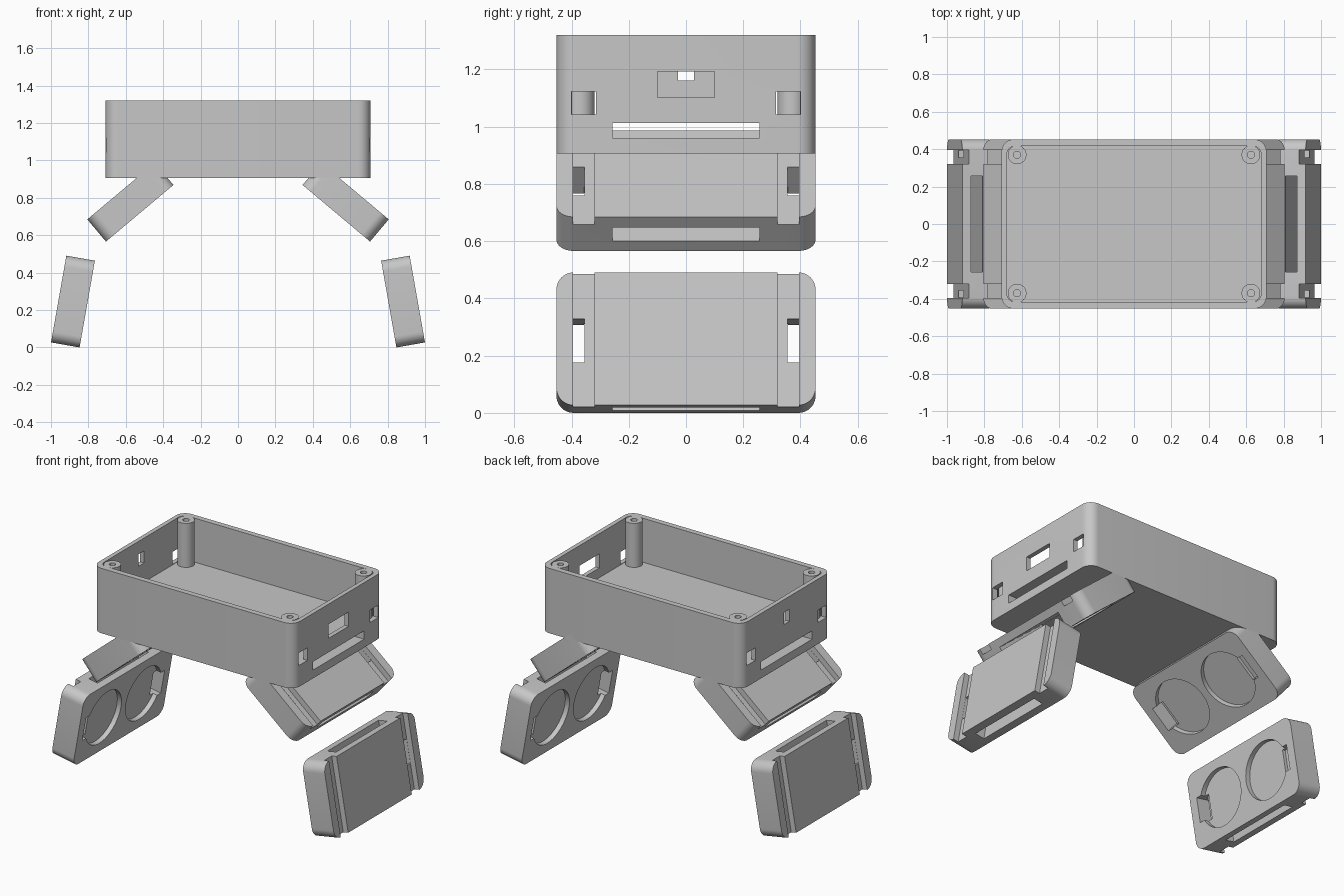
import bpy, bmesh, math
from mathutils import Matrix, Vector

cube = bpy.data.objects.get("Cube")
if cube:
    bpy.data.objects.remove(cube, do_unlink=True)

grey = bpy.data.materials.new("plain grey")
grey.use_nodes = True
colour = (0.57, 0.57, 0.57, 1)
grey.diffuse_color = colour
grey.node_tree.nodes["Principled BSDF"].inputs["Base Color"].default_value = colour


def add_object(name, bm):
    bmesh.ops.recalc_face_normals(bm, faces=bm.faces)
    mesh = bpy.data.meshes.new(name)
    bm.to_mesh(mesh)
    bm.free()
    mesh.materials.append(grey)
    obj = bpy.data.objects.new(name, mesh)
    bpy.context.collection.objects.link(obj)
    return obj


def rounded_slab(name, width, depth, radius, low, high, facing_x=False):
    """Rounded rectangle centred on the origin, extruded along z or along x."""
    bm = bmesh.new()
    verts = []
    for quarter, (sx, sy) in enumerate([(1, 1), (-1, 1), (-1, -1), (1, -1)]):
        for step in range(11):
            a = math.pi / 2 * (quarter + step / 10)
            p = (sx * (width / 2 - radius) + radius * math.cos(a),
                 sy * (depth / 2 - radius) + radius * math.sin(a))
            verts.append(bm.verts.new((low, *p) if facing_x else (*p, low)))
    face = bm.faces.new(verts)
    grown = bmesh.ops.extrude_face_region(bm, geom=[face])["geom"]
    shift = Vector((high - low, 0, 0)) if facing_x else Vector((0, 0, high - low))
    bmesh.ops.translate(bm, verts=[g for g in grown if isinstance(g, bmesh.types.BMVert)], vec=shift)
    return add_object(name, bm)


def block(x, y, z):
    """Box given by its (low, high) range on each axis."""
    bm = bmesh.new()
    size = [b - a for a, b in (x, y, z)]
    centre = [(a + b) / 2 for a, b in (x, y, z)]
    bmesh.ops.create_cube(bm, size=1, matrix=Matrix.Translation(centre) @ Matrix.Diagonal((*size, 1)))
    return add_object("cutter", bm)


def cylinder(centre, radius, length, along_x=False, sides=48):
    bm = bmesh.new()
    turn = Matrix.Rotation(math.pi / 2, 4, "Y") if along_x else Matrix()
    bmesh.ops.create_cone(bm, cap_ends=True, segments=sides, radius1=radius, radius2=radius,
                          depth=length, matrix=Matrix.Translation(centre) @ turn)
    return add_object("cutter", bm)


def combine(obj, tools, operation="DIFFERENCE"):
    """Apply booleans and remove the helper objects."""
    for tool in tools:
        mod = obj.modifiers.new("cut", "BOOLEAN")
        mod.operation, mod.solver, mod.object = operation, "EXACT", tool
        tool.hide_render = True
    bpy.context.view_layer.update()
    mesh = bpy.data.meshes.new_from_object(obj.evaluated_get(bpy.context.evaluated_depsgraph_get()))
    obj.modifiers.clear()
    obj.data = mesh
    for tool in tools:
        bpy.data.objects.remove(tool, do_unlink=True)


def smooth(obj):
    bpy.ops.object.select_all(action="DESELECT")
    obj.select_set(True)
    bpy.context.view_layer.objects.active = obj
    bpy.ops.object.shade_smooth_by_angle(angle=math.radians(30))


# Open main case: cavity, strap slot under the floor and wall openings
BOTTOM, FLOOR, RIM = 0.907, 1.04, 1.32
case = rounded_slab("main_case", 1.416, 0.905, 0.065, BOTTOM, RIM)
cuts = [rounded_slab("cutter", 1.36, 0.834, 0.045, FLOOR, RIM + 0.1),
        block((-1, 1), (-0.257, 0.257), (0.96, 1.013))]
for side in (-1, 1):
    wall = sorted((side * 0.672, side * 0.75))
    for end in (-1, 1):
        cuts.append(block(wall, sorted((end * 0.314, end * 0.4)), (1.043, 1.123)))
cuts.append(block((0.66, 0.75), (-0.1, 0.1), (1.102, 1.192)))
cuts.append(block((-0.75, -0.66), (-0.028, 0.028), (1.161, 1.238)))
combine(case, cuts)

# Corner screw posts
corners = [(sx * 0.625, sy * 0.37) for sx in (-1, 1) for sy in (-1, 1)]
post_height = RIM - FLOOR + 0.01
combine(case, [cylinder((x, y, RIM - post_height / 2), 0.05, post_height) for x, y in corners], "UNION")
combine(case, [cylinder((x, y, RIM), 0.019, 0.4, sides=24) for x, y in corners])
smooth(case)

# Side module: inner face at x = 0, outer face at x = THICK
THICK, LENGTH = 0.155, 0.471
half = LENGTH / 2
module = rounded_slab("left_lower_module", 0.905, LENGTH, 0.06, 0, THICK, facing_x=True)
cuts = [block((0.045, 0.107), (-0.257, 0.257), (-1, 1))]          # strap slot
for end in (-1, 1):
    cuts.append(block((THICK - 0.035, 1), sorted((end * 0.32, end * 0.395)), (-1, 1)))    # rail groove
    cuts.append(block((-1, 0.5), sorted((end * 0.355, end * 0.394)), (-0.077, 0.077)))    # latch hole
    cuts.append(block((-1, 0.05), sorted((end * 0.325, end * 0.394)), (-0.077, 0.077)))   # latch recess
    cuts.append(cylinder((0, end * 0.2, 0), 0.175, 0.06, along_x=True, sides=64))         # round pocket
combine(module, cuts)
module.data.transform(Matrix.Translation((0, 0, half)))
smooth(module)

# Place the four modules, two on each side
for level, x, z, tilt in (("lower", 0.847, 0, 10), ("upper", 0.706, 0.566, 50)):
    for side, spin in (("left", 0), ("right", math.pi)):
        name = side + "_" + level + "_module"
        obj = module
        if name != module.name:
            obj = bpy.data.objects.new(name, module.data)
            bpy.context.collection.objects.link(obj)
        obj.matrix_world = (Matrix.Rotation(spin, 4, "Z") @ Matrix.Translation((x, 0, z))
                            @ Matrix.Rotation(math.radians(-tilt), 4, "Y"))
